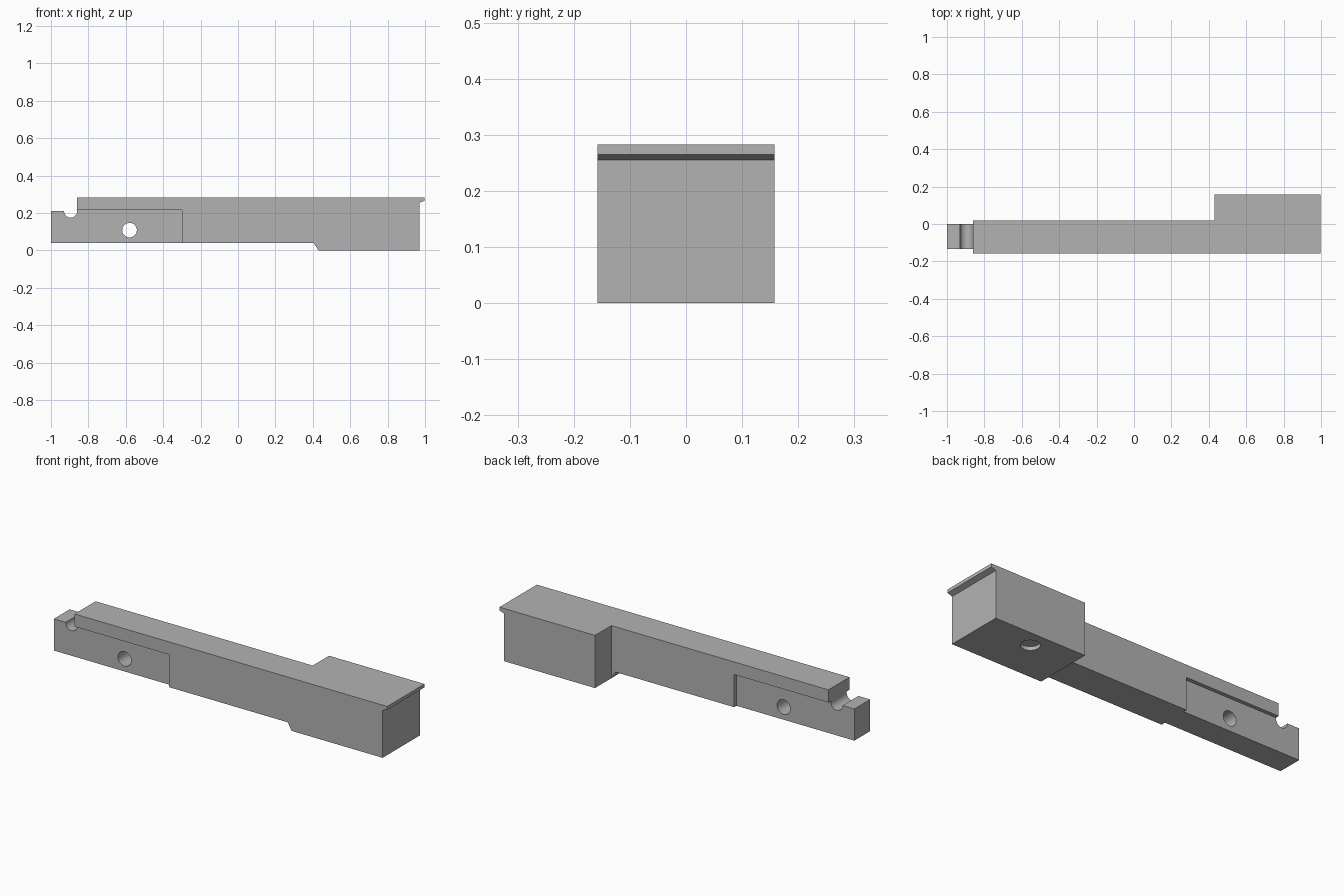
import bpy
import bmesh
from math import cos, sin, pi, radians
from mathutils import Matrix

if "Cube" in bpy.data.objects:
    bpy.data.objects.remove(bpy.data.objects["Cube"])

GREY = (0.45, 0.45, 0.45, 1.0)
grey = bpy.data.materials.new("plain grey")
grey.use_nodes = True
grey.diffuse_color = GREY
grey.node_tree.nodes["Principled BSDF"].inputs["Base Color"].default_value = GREY


def add_object(name, bm):
    bmesh.ops.recalc_face_normals(bm, faces=bm.faces)
    mesh = bpy.data.meshes.new(name)
    bm.to_mesh(mesh)
    bm.free()
    mesh.materials.append(grey)
    obj = bpy.data.objects.new(name, mesh)
    bpy.context.collection.objects.link(obj)
    return obj


def prism(name, profile, y0, y1):
    """Extrude an (x, z) profile from y0 to y1."""
    bm = bmesh.new()
    face = bm.faces.new([bm.verts.new((x, y0, z)) for x, z in profile])
    grown = bmesh.ops.extrude_face_region(bm, geom=[face])["geom"]
    verts = [g for g in grown if isinstance(g, bmesh.types.BMVert)]
    bmesh.ops.translate(bm, verts=verts, vec=(0, y1 - y0, 0))
    return add_object(name, bm)


def cylinder(name, radius, depth, location, axis_turn=0):
    bm = bmesh.new()
    bmesh.ops.create_cone(
        bm, cap_ends=True, segments=48, radius1=radius, radius2=radius, depth=depth,
        matrix=Matrix.Translation(location) @ Matrix.Rotation(axis_turn, 4, "X"))
    return add_object(name, bm)


def combine(target, other, operation):
    mod = target.modifiers.new(operation.lower(), "BOOLEAN")
    mod.operation = operation
    mod.solver = "EXACT"
    mod.object = other
    bpy.context.view_layer.objects.active = target
    bpy.ops.object.modifier_apply(modifier=mod.name)
    bpy.data.objects.remove(other)


# Long arm with the overhanging front shelf, stepped foot and end lip
end_lip = [(0.97, 0), (0.97, 0.255), (0.997, 0.265), (0.997, 0.283)]
arm = prism("arm", [(-0.86, 0.283), (-0.86, 0.215), (-0.3, 0.215), (-0.3, 0.04),
                    (0.405, 0.04), (0.43, 0)] + end_lip, -0.158, 0.02)

# Wide block at the end of the arm
block = prism("end_block", [(0.43, 0.283), (0.43, 0)] + end_lip, -0.05, 0.158)
combine(arm, block, "UNION")

# Narrow tongue with a round notch in its top
notch = [(-0.895 - 0.035 * cos(pi * i / 16), 0.21 - 0.035 * sin(pi * i / 16))
         for i in range(17)]
tongue = prism("tongue", [(-1, 0.04), (-1, 0.21)] + notch
               + [(-0.86, 0.23), (-0.28, 0.23), (-0.28, 0.04)], -0.134, 0)
combine(arm, tongue, "UNION")

# Cross pin hole and shallow round recess under the block
combine(arm, cylinder("pin_hole", 0.039, 1, (-0.58, 0, 0.108), radians(90)), "DIFFERENCE")
combine(arm, cylinder("foot_recess", 0.047, 0.04, (0.685, 0.068, 0)), "DIFFERENCE")

bpy.ops.object.select_all(action="DESELECT")
arm.select_set(True)
bpy.context.view_layer.objects.active = arm
bpy.ops.object.shade_smooth_by_angle(angle=radians(25))
